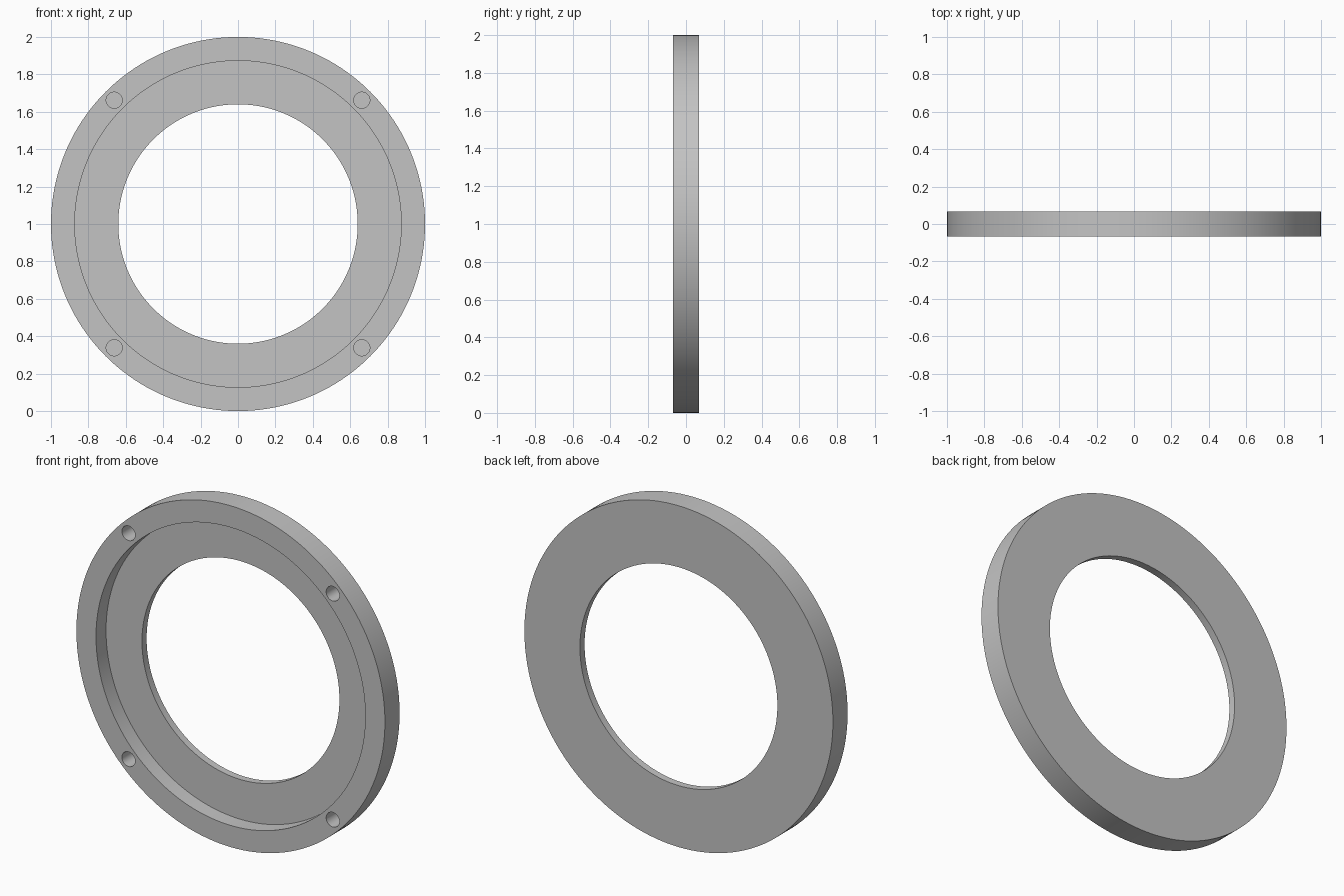
import bpy, bmesh, math
from mathutils import Matrix, Vector

cube = bpy.data.objects.get("Cube")
if cube:
    bpy.data.objects.remove(cube, do_unlink=True)

SEGMENTS = 160
HALF = 0.068            # half thickness
FLOOR = 0.025           # y of the recess floor
OUTER, RECESS, BORE = 1.0, 0.873, 0.64
HOLE_R, HOLE_DEPTH, HOLE_POS = 0.043, 0.11, 0.662

# Plain grey material
grey = bpy.data.materials.new("plain_grey")
grey.use_nodes = True
colour = (0.55, 0.55, 0.55, 1)
grey.diffuse_color = colour
grey.node_tree.nodes["Principled BSDF"].inputs["Base Color"].default_value = colour


def make_object(name, bm):
    bmesh.ops.recalc_face_normals(bm, faces=bm.faces)
    mesh = bpy.data.meshes.new(name)
    bm.to_mesh(mesh)
    bm.free()
    mesh.materials.append(grey)
    obj = bpy.data.objects.new(name, mesh)
    bpy.context.collection.objects.link(obj)
    return obj


# Flanged ring: stepped section turned around the y axis
profile = [(OUTER, -HALF), (OUTER, HALF), (BORE, HALF),
           (BORE, FLOOR), (RECESS, FLOOR), (RECESS, -HALF)]
bm = bmesh.new()
section = [bm.verts.new((r, y, 1)) for r, y in profile]
edges = [bm.edges.new((a, b)) for a, b in zip(section, section[1:] + section[:1])]
bmesh.ops.spin(bm, geom=section + edges, cent=(0, 0, 1), axis=(0, 1, 0),
               angle=math.tau, steps=SEGMENTS, use_merge=True)
bmesh.ops.remove_doubles(bm, verts=bm.verts, dist=1e-5)
ring = make_object("flanged_ring", bm)

# Four blind screw holes in the front rim
bm = bmesh.new()
for sx in (-1, 1):
    for sz in (-1, 1):
        place = Matrix.Translation(Vector((sx * HOLE_POS, -HALF, 1 + sz * HOLE_POS)))
        bmesh.ops.create_cone(bm, cap_ends=True, segments=32,
                              radius1=HOLE_R, radius2=HOLE_R, depth=2 * HOLE_DEPTH,
                              matrix=place @ Matrix.Rotation(math.pi / 2, 4, "X"))
cutter = make_object("screw_hole_cutter", bm)

cut = ring.modifiers.new("screw_holes", "BOOLEAN")
cut.operation = "DIFFERENCE"
cut.solver = "EXACT"
cut.object = cutter
bpy.context.view_layer.objects.active = ring
ring.select_set(True)
bpy.ops.object.modifier_apply(modifier=cut.name)
bpy.data.objects.remove(cutter, do_unlink=True)

bpy.ops.object.shade_smooth_by_angle(angle=math.radians(30))
